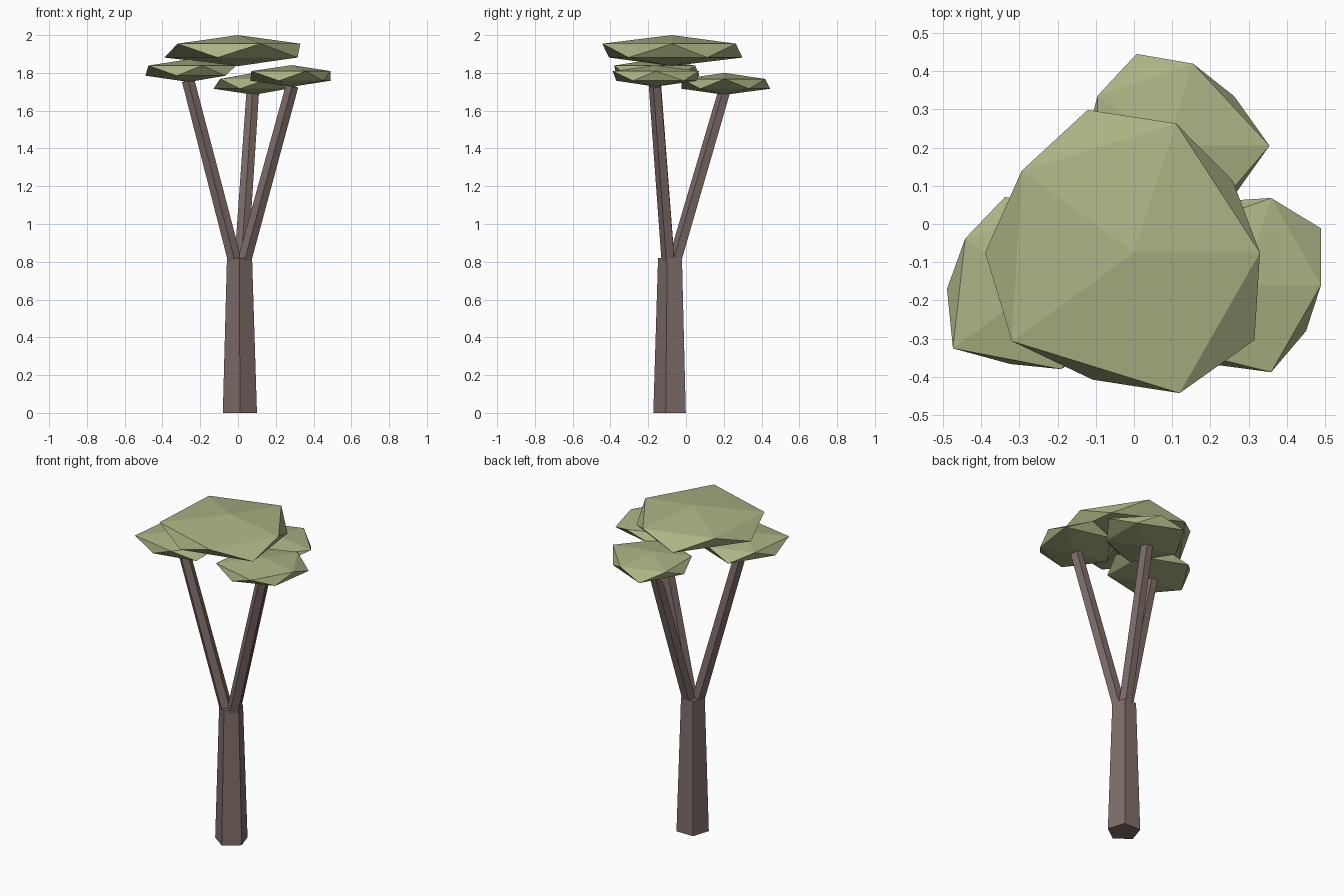
import bpy, bmesh
from math import cos, sin, radians
from mathutils import Vector

if "Cube" in bpy.data.objects:
    bpy.data.objects.remove(bpy.data.objects["Cube"])


def material(name, rgb):
    m = bpy.data.materials.new(name)
    m.diffuse_color = (*rgb, 1)
    m.use_nodes = True
    m.node_tree.nodes["Principled BSDF"].inputs["Base Color"].default_value = m.diffuse_color
    return m


BARK = material("bark", (0.21, 0.155, 0.14))
LEAF = material("leaf", (0.40, 0.45, 0.23))


def finish(name, bm, mat):
    bmesh.ops.recalc_face_normals(bm, faces=bm.faces)
    me = bpy.data.meshes.new(name)
    bm.to_mesh(me)
    bm.free()
    me.materials.append(mat)
    bpy.context.collection.objects.link(bpy.data.objects.new(name, me))


def limb(name, start, end, r0, r1):
    """Five-sided tapered limb between two points."""
    a, b = Vector(start), Vector(end)
    axis = (b - a).normalized()
    turn = Vector((0, 0, 1)).rotation_difference(axis)
    bm = bmesh.new()
    rings = []
    for p, r in ((a, r0), (b, r1)):
        ring = []
        for k in range(5):
            t = radians(-90 + 72 * k)
            ring.append(bm.verts.new(p + turn @ Vector((r * cos(t), r * sin(t), 0))))
        rings.append(ring)
        bm.faces.new(ring)
    lo, hi = rings
    for k in range(5):
        n = (k + 1) % 5
        bm.faces.new((lo[k], lo[n], hi[n], hi[k]))
    finish(name, bm, BARK)


def canopy(name, centre, half_height, radii):
    """Squashed 20-sided ball; radii are the uneven rim, one every 36 degrees."""
    c = Vector(centre)
    bm = bmesh.new()
    top = bm.verts.new(c + Vector((0, 0, half_height)))
    bottom = bm.verts.new(c - Vector((0, 0, half_height)))
    rim = []
    for k, r in enumerate(radii):
        t = radians(36 * k)
        z = 0.447 * half_height * (1 if k % 2 == 0 else -1)
        rim.append(bm.verts.new(c + Vector((r * cos(t), r * sin(t), z))))
    for k in range(10):
        n, m = rim[(k + 1) % 10], rim[(k + 2) % 10]
        bm.faces.new((rim[k], n, m))
        bm.faces.new((rim[k], m, top if k % 2 == 0 else bottom))
    finish(name, bm, LEAF)


# Trunk and three branches
limb("trunk", (0.01, -0.078, 0), (0.008, -0.078, 0.82), 0.095, 0.07)
limb("branch_left", (-0.018, -0.092, 0.81), (-0.264, -0.162, 1.76), 0.038, 0.035)
limb("branch_right", (0.035, -0.092, 0.81), (0.286, -0.162, 1.73), 0.038, 0.035)
limb("branch_back", (0.018, -0.055, 0.81), (0.078, 0.205, 1.70), 0.038, 0.035)

# Foliage clumps
canopy("canopy_top", (0, -0.075, 1.918), 0.082,
       (0.33, 0.32, 0.356, 0.393, 0.364, 0.39, 0.395, 0.35, 0.387, 0.39))
canopy("canopy_left", (-0.26, -0.17, 1.812), 0.06,
       (0.25, 0.23, 0.23, 0.253, 0.225, 0.23, 0.265, 0.207, 0.221, 0.24))
canopy("canopy_right", (0.285, -0.16, 1.784), 0.057,
       (0.205, 0.253, 0.24, 0.23, 0.23, 0.22, 0.265, 0.22, 0.24, 0.205))
canopy("canopy_back", (0.085, 0.205, 1.742), 0.058,
       (0.27, 0.22, 0.226, 0.253, 0.223, 0.215, 0.22, 0.24, 0.24, 0.22))
